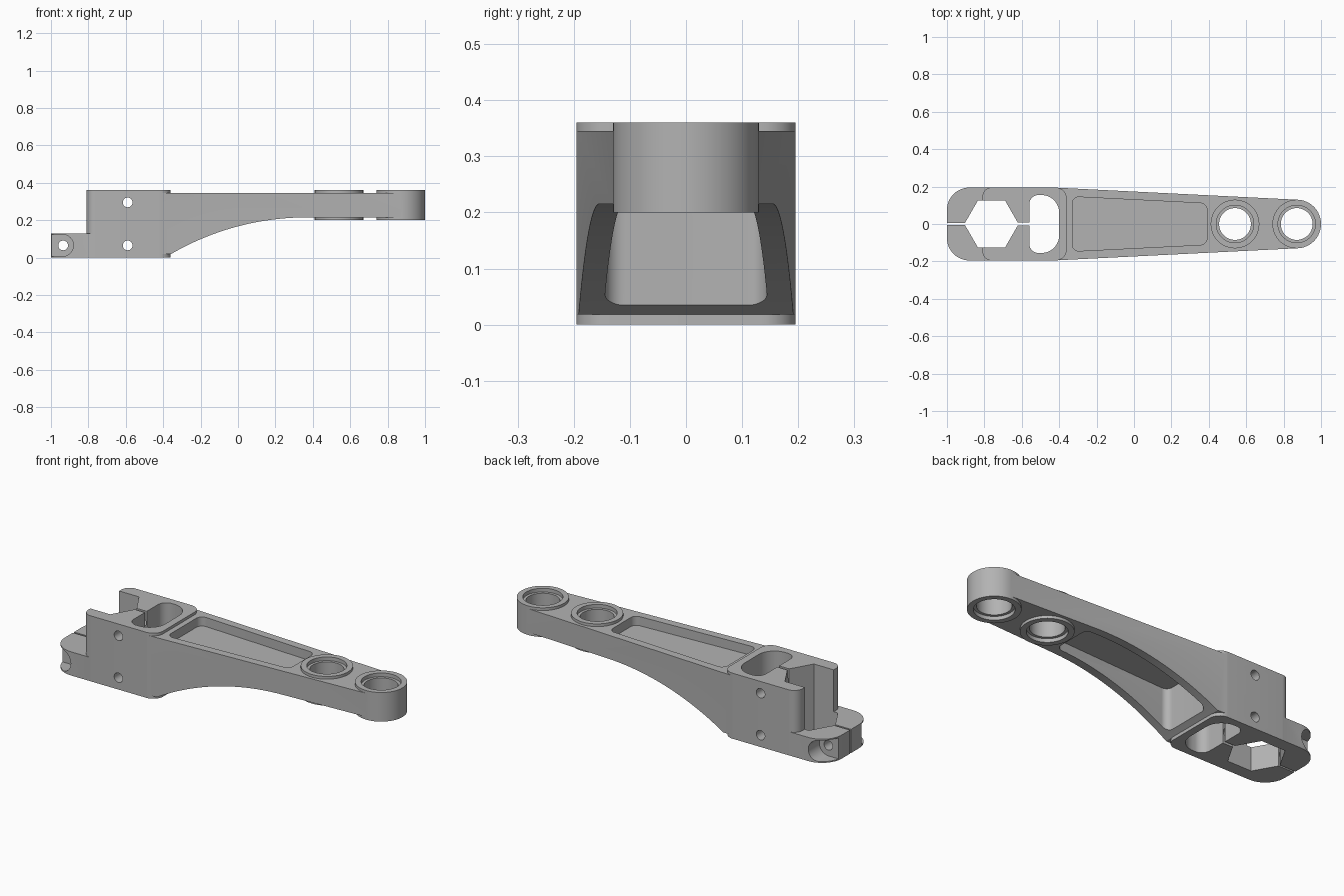
import bpy, bmesh, math
from mathutils import Vector

cube = bpy.data.objects.get("Cube")
if cube:
    bpy.data.objects.remove(cube, do_unlink=True)

metal = bpy.data.materials.new("satin_grey_metal")
metal.use_nodes = True
GREY = (0.45, 0.45, 0.45, 1)
metal.diffuse_color = GREY
metal.node_tree.nodes["Principled BSDF"].inputs["Base Color"].default_value = GREY


def rounded(corners, steps=12):
    """Convex outline from (u, v, radius) corners."""
    out = []
    n = len(corners)
    for i, (u, v, r) in enumerate(corners):
        p = Vector((u, v))
        if r == 0:
            out.append(p)
            continue
        a = (Vector(corners[i - 1][:2]) - p).normalized()
        b = (Vector(corners[(i + 1) % n][:2]) - p).normalized()
        half = a.angle(b) / 2
        centre = p + (a + b).normalized() * r / math.sin(half)
        t = r / math.tan(half)
        start, end = p + a * t - centre, p + b * t - centre
        for k in range(steps + 1):
            out.append(centre + start.lerp(end, 0).slerp(end, k / steps).normalized() * r)
    return out


def circle(u, v, r, n=64):
    return [(u + r * math.cos(math.tau * k / n), v + r * math.sin(math.tau * k / n))
            for k in range(n)]


def box(u0, u1, v0, v1):
    return [(u0, v0), (u1, v0), (u1, v1), (u0, v1)]


def prism(name, outline, lo, hi, axis="z", width=None):
    """Extrude an outline along z or y; width(x) tapers a y extrusion."""
    bm = bmesh.new()
    rings = []
    for d in (lo, hi):
        ring = []
        for u, v in outline:
            y = d * width(u) if width else d
            ring.append(bm.verts.new((u, v, d) if axis == "z" else (u, y, v)))
        rings.append(ring)
        bm.faces.new(ring)
    n = len(outline)
    for i in range(n):
        j = (i + 1) % n
        bm.faces.new((rings[0][i], rings[0][j], rings[1][j], rings[1][i]))
    bmesh.ops.recalc_face_normals(bm, faces=bm.faces)
    mesh = bpy.data.meshes.new(name)
    bm.to_mesh(mesh)
    bm.free()
    mesh.materials.append(metal)
    obj = bpy.data.objects.new(name, mesh)
    bpy.context.collection.objects.link(obj)
    return obj


def combine(body, other, operation):
    mod = body.modifiers.new(other.name, "BOOLEAN")
    mod.operation, mod.solver, mod.object = operation, "EXACT", other
    bpy.context.view_layer.objects.active = body
    bpy.ops.object.modifier_apply(modifier=mod.name)
    bpy.data.objects.remove(other, do_unlink=True)


# Clamp block: long low jaw and shorter tall head
W = 0.195
body = prism("clamp_arm", rounded([(-1, -W, .12), (-.37, -W, .05), (-.37, W, .05), (-1, W, .12)]),
             0, 0.13)
W2 = W + 0.0005
combine(body, prism("clamp_head", rounded([(-.81, -W2, .05), (-.36, -W2, .06),
                                           (-.36, W2, .06), (-.81, W2, .05)]), 0, 0.36), "UNION")

# Tapered arm with an arched underside
ARC_X, ARC_Z, ARC_R = 0.37, 0.215, 1.45
arch = []
for k in range(33):
    x = -0.36 + (ARC_X + 0.36) * k / 32
    arch.append((x, ARC_Z - ARC_R + math.sqrt(ARC_R ** 2 - (ARC_X - x) ** 2)))
profile = [(-.42, .345), (-.42, arch[0][1])] + arch + [(.877, ARC_Z), (.877, .345)]
combine(body, prism("arm", profile, -1, 1, "y", lambda x: 0.1945 - (x + 0.42) * 0.05), "UNION")

# Raised bosses
HOLES = (0.54, 0.87)
for x in HOLES:
    combine(body, prism("boss", circle(x, 0, .13), 0.2, 0.36), "UNION")

# Cuts made vertically: outline, bottom, top
pocket = rounded([(-.33, -.146, .035), (.39, -.11, .035), (.39, .11, .035), (-.33, .146, .035)])
cuts = [
    (pocket, 0.295, 0.5),
    (pocket, -0.2, 0.265),
    (circle(-.762, 0, .145, 6), -0.2, 0.6),
    (rounded([(-.56, -.155, .05), (-.4, -.155, .095), (-.4, .155, .095), (-.56, .155, .05)]),
     -0.2, 0.6),
    (box(-1.1, -.88, -.005, .005), -0.2, 0.6),
    (box(-.64, -.54, -.008, .008), -0.2, 0.6),
]
for x in HOLES:
    cuts += [(circle(x, 0, .085), -0.2, 0.6),
             (circle(x, 0, .1), 0.34, 0.6),
             (circle(x, 0, .1), -0.2, 0.22)]
for outline, lo, hi in cuts:
    combine(body, prism("cutter", outline, lo, hi), "DIFFERENCE")

# Cross bolt holes and the bolt seats on the jaw ends
for x, z in ((-.59, .295), (-.59, .065), (-.935, .065)):
    combine(body, prism("bolt_hole", circle(x, z, .026, 32), -.4, .4, "y"), "DIFFERENCE")
seat = rounded([(-1.1, .007, 0), (-.88, .007, .0575), (-.88, .123, .0575), (-1.1, .123, 0)])
for side in (-1, 1):
    combine(body, prism("bolt_seat", seat, side * .1, side * .4, "y"), "DIFFERENCE")

bpy.ops.object.select_all(action="DESELECT")
body.select_set(True)
bpy.context.view_layer.objects.active = body
bpy.ops.object.shade_smooth_by_angle(angle=math.radians(25))
